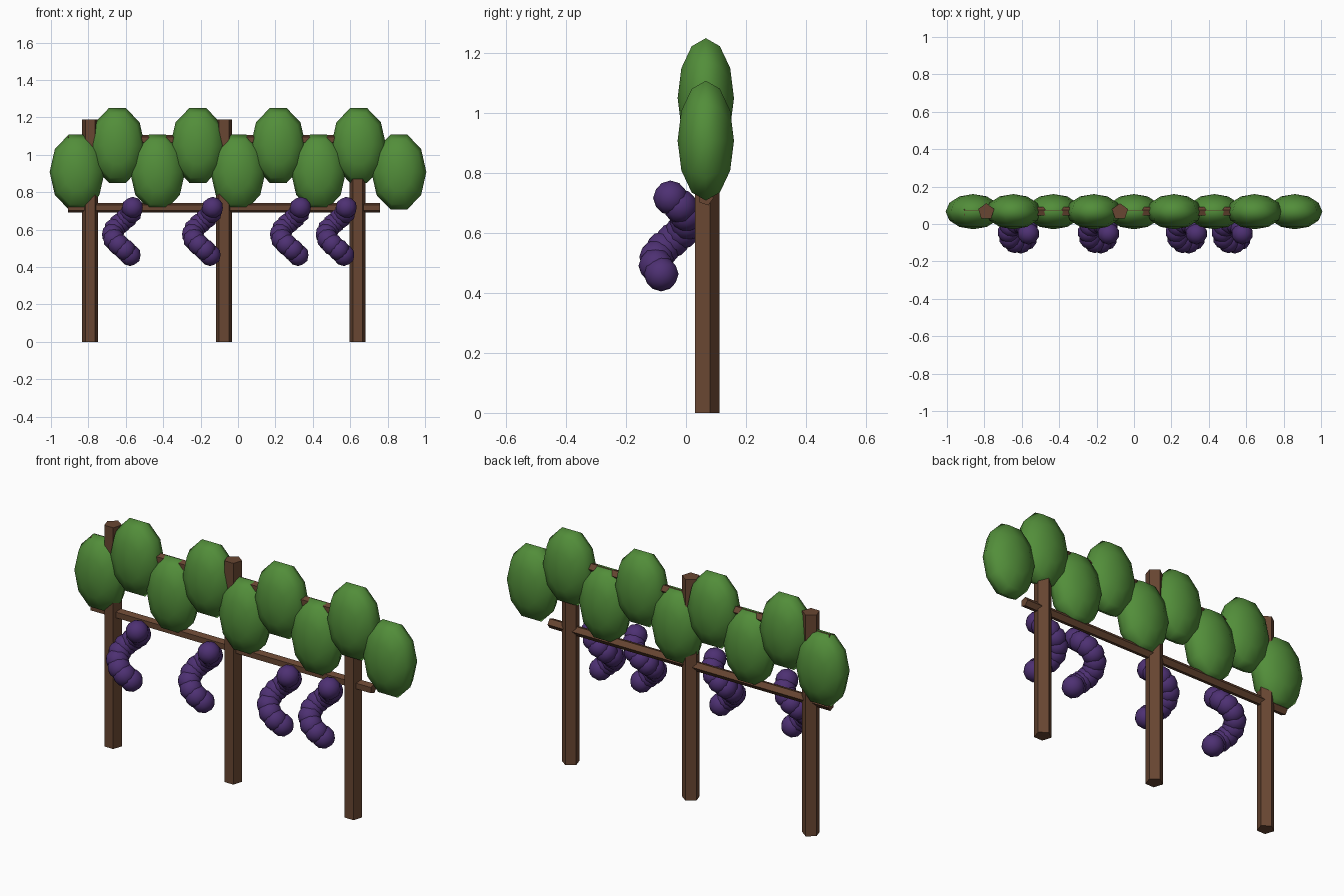
import bpy, math
from mathutils import Matrix, Vector

cube = bpy.data.objects.get("Cube")
if cube:
    bpy.data.objects.remove(cube, do_unlink=True)


def material(name, rgb):
    mat = bpy.data.materials.new(name)
    mat.use_nodes = True
    mat.diffuse_color = (*rgb, 1)
    bsdf = next(n for n in mat.node_tree.nodes if n.type == 'BSDF_PRINCIPLED')
    bsdf.inputs["Base Color"].default_value = (*rgb, 1)
    return mat


WOOD = material("brown_wood", (0.14, 0.062, 0.032))
LEAF = material("leaf_green", (0.085, 0.27, 0.042))
GRAPE = material("grape_purple", (0.075, 0.03, 0.17))
ROW_Y = 0.066


def finish(name, mat, angle):
    obj = bpy.context.object
    obj.name = name
    obj.data.materials.append(mat)
    bpy.ops.object.shade_smooth_by_angle(angle=math.radians(angle))
    return obj


def beam(name, radius, length, centre, rotation):
    # Five-sided timber
    bpy.ops.mesh.primitive_cylinder_add(vertices=5, radius=radius, depth=length,
                                        location=centre, rotation=rotation)
    return finish(name, WOOD, 30)


# Upright posts, one corner of the pentagon towards the back
for i, x in enumerate((-0.79, -0.075, 0.64)):
    beam(f"post_{i + 1}", 0.045, 1.19, (x, ROW_Y, 0.595), (0, 0, 0))

# Two horizontal rails
for name, z in (("lower_rail", 0.717), ("upper_rail", 1.08)):
    beam(name, 0.026, 1.67, (-0.075, ROW_Y, z), (0, math.pi / 2, 0))

# Flattened leaf clumps, alternating low and high
for i in range(9):
    z = 1.05 if i % 2 else 0.908
    bpy.ops.mesh.primitive_uv_sphere_add(segments=10, ring_count=6, radius=1)
    obj = finish(f"leaf_clump_{i + 1}", LEAF, 80)
    turn = Matrix.Rotation(math.pi / 2, 4, 'X') @ Matrix.Rotation(math.pi / 2, 4, 'Z')
    size = Matrix.Diagonal((0.147, 0.094, 0.21, 1))
    obj.data.transform(size @ turn)
    obj.location = ((i - 4) * 0.215, ROW_Y, z)

# Hanging bunches: balls winding down one turn of a helix
for b, x in enumerate((-0.618, -0.19, 0.28, 0.525)):
    balls = []
    for k in range(10):
        a = math.radians(36 * k - 4)
        spot = Vector((x + 0.054 * math.cos(a), -0.048 + 0.054 * math.sin(a),
                       0.717 - 0.0282 * k))
        bpy.ops.mesh.primitive_ico_sphere_add(subdivisions=2, radius=0.058, location=spot)
        balls.append(bpy.context.object)
    for ball in balls:
        ball.select_set(True)
    bpy.ops.object.join()
    finish(f"grape_bunch_{b + 1}", GRAPE, 80)
